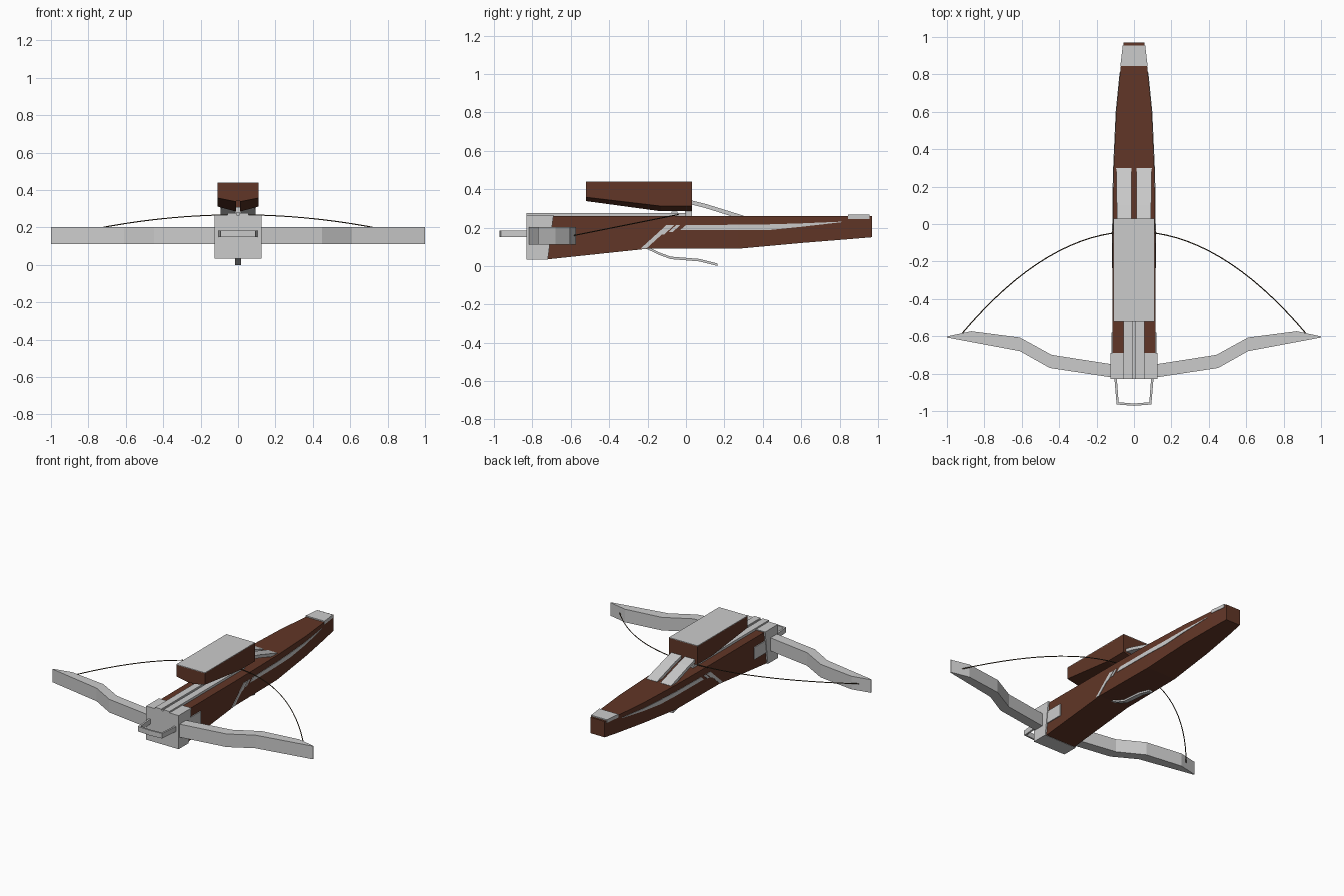
import bpy, bmesh

if "Cube" in bpy.data.objects:
    bpy.data.objects.remove(bpy.data.objects["Cube"])

wood = bpy.data.materials.new("wood")
wood.diffuse_color = (0.12, 0.037, 0.02, 1)
wood.use_nodes = True
wood.node_tree.nodes["Principled BSDF"].inputs["Base Color"].default_value = wood.diffuse_color
cord = bpy.data.materials.new("cord")
cord.diffuse_color = (0.06, 0.04, 0.02, 1)
cord.use_nodes = True
cord.node_tree.nodes["Principled BSDF"].inputs["Base Color"].default_value = cord.diffuse_color


def finish(name, bm, mat=None, mirror=False):
    bmesh.ops.recalc_face_normals(bm, faces=bm.faces)
    mesh = bpy.data.meshes.new(name)
    bm.to_mesh(mesh)
    bm.free()
    ob = bpy.data.objects.new(name, mesh)
    bpy.context.collection.objects.link(ob)
    if mat:
        mesh.materials.append(mat)
    if mirror:
        m = ob.modifiers.new("mirror", 'MIRROR')
        m.use_mirror_merge = False
    return ob


def loft(name, rings, mat=None, mirror=False):
    """Skin equal-length rings of points and cap both ends."""
    bm = bmesh.new()
    rs = [[bm.verts.new(p) for p in r] for r in rings]
    n = len(rs[0])
    for a, b in zip(rs, rs[1:]):
        for i in range(n):
            j = (i + 1) % n
            bm.faces.new((a[i], a[j], b[j], b[i]))
    bm.faces.new(rs[0])
    bm.faces.new(rs[-1])
    return finish(name, bm, mat, mirror)


def side_prism(name, yz, x0, x1, mat=None, mirror=False):
    return loft(name, [[(x, y, z) for y, z in yz] for x in (x0, x1)], mat, mirror)


def top_prism(name, xy, z0, z1, mat=None, mirror=False):
    return loft(name, [[(x, y, z) for x, y in xy] for z in (z0, z1)], mat, mirror)


def box(name, x0, x1, y0, y1, z0, z1, mat=None, mirror=False):
    return top_prism(name, [(x0, y0), (x1, y0), (x1, y1), (x0, y1)], z0, z1, mat, mirror)


# Stock: y, half width, underside height
stations = [(-0.72, .115, .035), (-0.2, .115, .09), (0.04, .113, .09), (0.27, .11, .09),
            (0.6, .095, .12), (0.85, .07, .14), (0.97, .055, .15)]


def half_width(y):
    for (a, wa, _), (b, wb, _) in zip(stations, stations[1:]):
        if y <= b:
            return wa + (wb - wa) * max(0, (y - a) / (b - a))
    return stations[-1][1]


loft("stock", [[(-w, y, b), (w, y, b), (w, y, .26), (-w, y, .26)] for y, w, b in stations], wood)

# Metal nose, side plates and stirrup
side_prism("nose_block", [(-.83, .033), (-.72, .033), (-.69, .266), (-.83, .266)], -.125, .125)
box("side_plate", .11, .121, -.71, -.58, .115, .20, None, True)
top_prism("stirrup", [(-.105, -.82), (-.093, -.965), (0, -.972), (.093, -.965), (.105, -.82),
                      (.092, -.82), (.082, -.953), (0, -.96), (-.082, -.953), (-.092, -.82)], .15, .185)

# Rails with a bolt groove between them
box("rail", .008, .055, -.83, .0, .255, .276, None, True)
box("groove_floor", -.01, .01, -.83, .0, .255, .265)

# Bow limbs
top_prism("bow_limb", [(.1, -.823), (.45, -.77), (.61, -.68), (1, -.607), (1, -.601),
                       (.87, -.573), (.61, -.607), (.44, -.70), (.1, -.753)], .112, .203, None, True)

# String: a parabola sloping down to the limb tips
curve = bpy.data.curves.new("bowstring", 'CURVE')
curve.dimensions = '3D'
curve.bevel_depth = .003
curve.bevel_resolution = 1
curve.use_fill_caps = True
sp = curve.splines.new('POLY')
n = 32
sp.points.add(n)
for i, p in enumerate(sp.points):
    x = -.92 + 1.84 * i / n
    d = .645 * x * x
    p.co = (x, -.04 - d, .268 - .2 * d, 1)
curve.materials.append(cord)
bpy.context.collection.objects.link(bpy.data.objects.new("bowstring", curve))
box("string_nut", -.02, .02, -.075, -.045, .265, .283)

# Magazine: two keeled halves with a feed slot between, filler, back plate and lid
loft("magazine_half", [[(.01, y, zi), (.11, y, zo), (.11, y, .437), (.01, y, .437)]
                       for y, zi, zo in ((-.52, .338, .358), (-.13, .285, .312), (.03, .285, .312))],
     wood, True)
box("magazine_core", -.01, .01, -.52, .03, .342, .437, wood)
box("magazine_back", -.01, .01, .01, .03, .285, .342, wood)
box("magazine_lid", -.11, .11, -.52, .03, .437, .441)
box("magazine_post", -.018, .018, -.005, .03, .255, .31)

# Sloping braces behind the magazine
loft("magazine_brace", [[(.013, y, z), (w, y, z), (w, y, z + .022), (.013, y, z + .022)]
                        for y, z, w in ((.02, .322, .09), (.10, .302, .092), (.30, .24, .095))], None, True)

# Butt cap
loft("butt_cap", [[(-w, y, .245), (w, y, .245), (w, y, .268), (-w, y, .268)]
                  for y, w in ((.845, .073), (.955, .06))])

# Trigger lever: path with thickness
lever = [(-.2, .087), (-.14, .058), (-.08, .036), (.07, .024), (.165, .0)]
side_prism("trigger_lever", lever + [(y, z + .013) for y, z in reversed(lever)], -.015, .015)


# Side inlays that follow the stock's taper
def inlay(name, rows):
    """Each row is y-bottom, z-bottom, y-top, z-top."""
    loft(name, [[(half_width(y) + o, y, z) for y, z, o in
                 ((a, b, -.004), (a, b, .003), (c, d, .003), (c, d, -.004))]
                for a, b, c, d in rows], None, True)


for i, (y, z) in enumerate([(-.235, .092), (-.135, .165), (-.09, .178)]):
    w = .03 if i == 0 else .022
    run = (.213 - z) * 1.1
    inlay(f"slash_inlay_{i + 1}", [(y, z, y + run, .213), (y + w, z, y + w + run, .213)])
inlay("long_inlay", [(-.03 - .11, .187, -.115, .195), (-.03, .187, 0, .213), (.27, .187, .27, .215),
                     (.43, .187, .43, .217), (.6, .204, .6, .222), (.81, .228, .81, .231)][1:])
